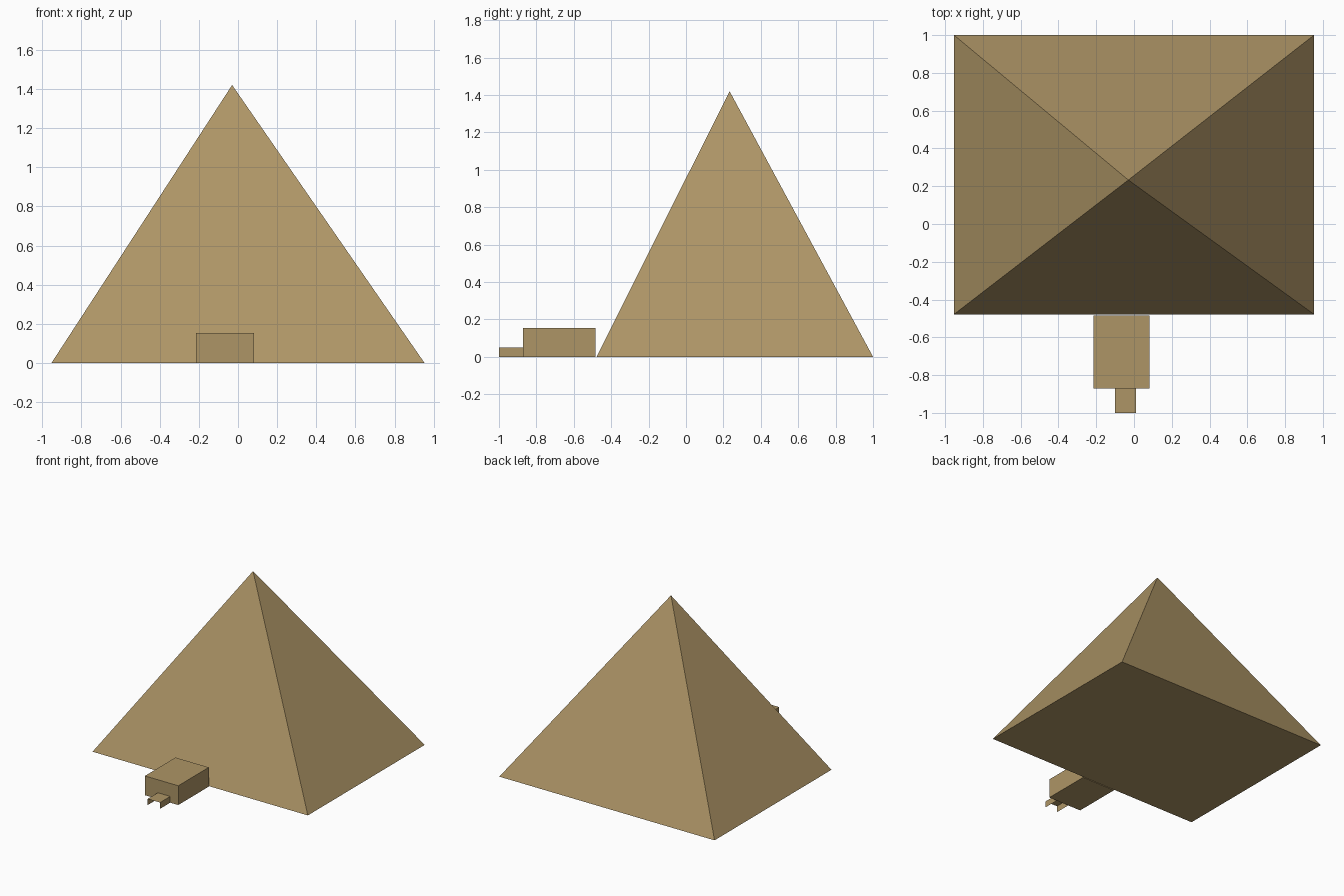
import bpy

if "Cube" in bpy.data.objects:
    bpy.data.objects.remove(bpy.data.objects["Cube"])

# One sandy stone colour for everything
stone = bpy.data.materials.new("sandy_stone")
stone.diffuse_color = (0.423, 0.301, 0.133, 1.0)
stone.use_nodes = True
stone.node_tree.nodes["Principled BSDF"].inputs["Base Color"].default_value = stone.diffuse_color


def make(name, verts, faces):
    mesh = bpy.data.meshes.new(name)
    mesh.from_pydata(verts, [], faces)
    mesh.materials.append(stone)
    mesh.update()
    obj = bpy.data.objects.new(name, mesh)
    bpy.context.collection.objects.link(obj)
    return obj


def rect(x0, x1, y0, y1, z):
    return [(x0, y0, z), (x1, y0, z), (x1, y1, z), (x0, y1, z)]


# Main pyramid: rectangular base, slightly off-centre apex
make("pyramid",
     rect(-0.953, 0.953, -0.478, 1.0, 0) + [(-0.03, 0.233, 1.42)],
     [(3, 2, 1, 0)] + [(i, (i + 1) % 4, 4) for i in range(4)])

# Entrance block in front of the pyramid
make("entrance_block",
     rect(-0.214, 0.081, -0.871, -0.485, 0) + rect(-0.214, 0.081, -0.871, -0.485, 0.154),
     [(3, 2, 1, 0), (4, 5, 6, 7)] +
     [(i, (i + 1) % 4, (i + 1) % 4 + 4, i + 4) for i in range(4)])

# Thin open tunnel: a roof and two side sheets, no front, back or floor
make("entrance_tunnel",
     rect(-0.10, 0.01, -1.0, -0.871, 0) + rect(-0.10, 0.01, -1.0, -0.871, 0.05),
     [(4, 5, 6, 7), (1, 2, 6, 5), (3, 0, 4, 7)])
